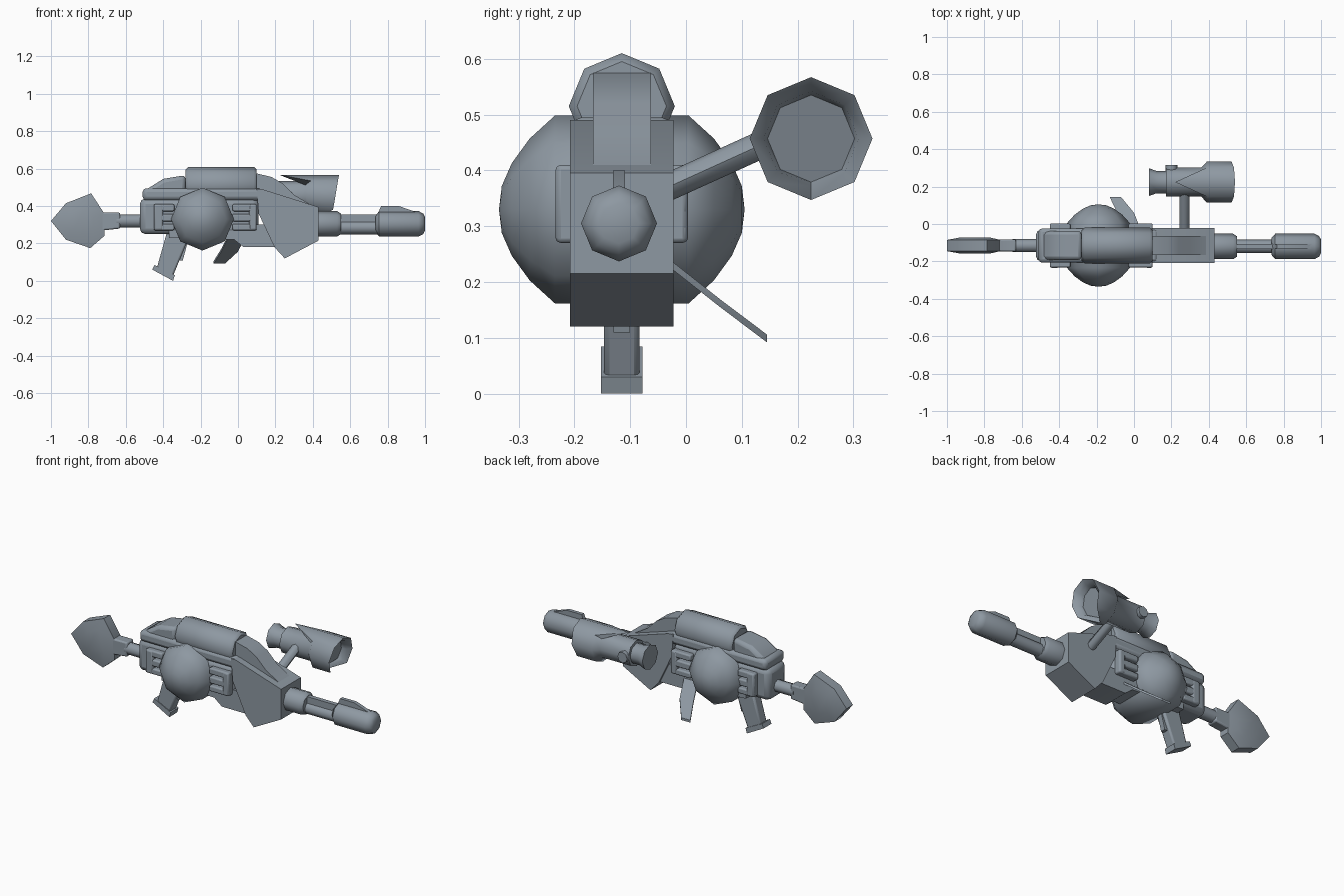
import bpy, bmesh, math

cube = bpy.data.objects.get("Cube")
if cube:
    bpy.data.objects.remove(cube, do_unlink=True)

MID = -0.115  # y of the central plane
parts = []

steel = bpy.data.materials.new("blue_grey_steel")
steel.use_nodes = True
COLOR = (0.27, 0.315, 0.36, 1)
steel.diffuse_color = COLOR
steel.node_tree.nodes["Principled BSDF"].inputs["Base Color"].default_value = COLOR


def skin(name, rings, bevel=0):
    """Join rings of points into a closed solid."""
    bm = bmesh.new()
    loops = [[bm.verts.new(p) for p in ring] for ring in rings]
    n = len(loops[0])
    for a, b in zip(loops, loops[1:]):
        for i in range(n):
            j = (i + 1) % n
            bm.faces.new((a[i], a[j], b[j], b[i]))
    bm.faces.new(loops[0])
    bm.faces.new(loops[-1])
    bmesh.ops.remove_doubles(bm, verts=bm.verts, dist=0.0002)
    bmesh.ops.recalc_face_normals(bm, faces=bm.faces)
    mesh = bpy.data.meshes.new(name)
    bm.to_mesh(mesh)
    bm.free()
    mesh.materials.append(steel)
    obj = bpy.data.objects.new(name, mesh)
    bpy.context.collection.objects.link(obj)
    if bevel:
        mod = obj.modifiers.new("Bevel", "BEVEL")
        mod.width = bevel
        mod.segments = 2
        mod.limit_method = 'ANGLE'
    parts.append(obj)
    return obj


def circle(cx, cz, r, n=8):
    return [(cx + r * math.cos(math.tau * k / n), cz + r * math.sin(math.tau * k / n)) for k in range(n)]


def loft(name, sections, bevel=0):
    """Sections are (y, xz outline)."""
    return skin(name, [[(x, y, z) for x, z in o] for y, o in sections], bevel)


def prism(name, outline, half, bevel=0, y=MID):
    return loft(name, [(y - half, outline), (y + half, outline)], bevel)


def box(name, x0, x1, z0, z1, half, bevel=0, y=MID):
    return prism(name, [(x0, z0), (x1, z0), (x1, z1), (x0, z1)], half, bevel, y)


def tube(name, y, z, profile):
    """Eight-sided turned part along x; profile is (x, radius)."""
    return skin(name, [[(x, b, c) for b, c in circle(y, z, r)] for x, r in profile])


# Receiver
box("receiver", -0.525, 0.11, 0.25, 0.44, 0.085, 0.03)
box("upper_cover", -0.51, 0.13, 0.43, 0.495, 0.092, 0.02)
prism("under_receiver", [(-0.37, 0.3), (-0.37, 0.23), (-0.02, 0.22), (0.03, 0.18), (0.2, 0.18), (0.2, 0.3)], 0.08)
prism("rear_slope", [(-0.5, 0.46), (-0.48, 0.495), (-0.4, 0.545), (-0.28, 0.565), (-0.28, 0.46)], 0.078, 0.02)
tube("top_canister", MID, 0.515, [(-0.28, 0.08), (-0.265, 0.095), (0.085, 0.095), (0.1, 0.08)])
prism("front_slope", [(0.09, 0.42), (0.09, 0.577), (0.18, 0.555), (0.24, 0.52), (0.3, 0.46), (0.4, 0.4)], 0.052)
prism("front_housing", [(0.1, 0.49), (0.13, 0.49), (0.43, 0.395), (0.43, 0.215),
                        (0.25, 0.12), (0.195, 0.18), (0.11, 0.36)], 0.093)

# Round drum with domed sides, turned about y
dome = [(0.22, 0.0), (0.215, 0.042), (0.197, 0.083), (0.165, 0.127), (0.12, 0.168)]
drum = [(-t, r) for t, r in dome] + dome[::-1]
loft("drum", [(MID + t, circle(-0.19, 0.33, r)) for t, r in drum])

# Clamps gripping the drum on both sides
for side, label in ((-1, "right"), (1, "left")):
    y = MID + side * 0.095
    for x0, x1, tip, end in ((-0.45, -0.4, -0.34, "rear"), (0.06, 0.1, -0.03, "front")):
        box(f"{label}_{end}_clamp", x0, x1, 0.27, 0.41, 0.024, 0.01, y)
        lo, hi = min(x0, tip), max(x1, tip)
        for k, (z0, z1) in enumerate(((0.27, 0.305), (0.318, 0.358), (0.372, 0.41))):
            box(f"{label}_{end}_finger_{k + 1}", lo, hi, z0, z1, 0.022, 0.008, y)

# Barrel and muzzle
BY, BZ = -0.12, 0.305
tube("barrel_collar", BY, BZ, [(0.42, 0.068), (0.53, 0.068), (0.55, 0.055)])
tube("barrel", BY, 0.285, [(0.54, 0.036), (0.76, 0.036)])
box("barrel_rail", 0.54, 0.76, 0.3, 0.355, 0.013, 0, BY)
tube("muzzle", BY, BZ, [(0.735, 0.045), (0.755, 0.068), (0.965, 0.068), (0.99, 0.055), (1.0, 0.036)])
prism("front_sight", [(0.74, 0.34), (0.765, 0.4), (0.86, 0.4), (0.96, 0.365), (0.97, 0.34)], 0.011, 0, BY)

# Stock
tube("stock_rod", MID, 0.32, [(-0.65, 0.036), (-0.5, 0.036)])
prism("stock_sleeve", [(-0.76, 0.255), (-0.72, 0.27), (-0.63, 0.28), (-0.63, 0.365), (-0.72, 0.365), (-0.76, 0.38)], 0.032, 0.008)
pad = [(-1.0, 0.32), (-0.92, 0.415), (-0.785, 0.468), (-0.715, 0.36), (-0.715, 0.24), (-0.79, 0.175), (-0.92, 0.22)]
inner = [(-0.84 + (x + 0.84) * 0.52, 0.32 + (z - 0.32) * 0.52) for x, z in pad]
loft("stock_pad", [(MID - 0.044, inner), (MID - 0.03, pad), (MID + 0.03, pad), (MID + 0.044, inner)])

# Grip and trigger
prism("grip", [(-0.38, 0.26), (-0.435, 0.065), (-0.35, 0.02), (-0.26, 0.24)], 0.032, 0.01)
prism("grip_base", [(-0.447, 0.085), (-0.458, 0.06), (-0.347, 0.0), (-0.338, 0.03)], 0.037)
prism("trigger", [(-0.32, 0.24), (-0.315, 0.11), (-0.295, 0.11), (-0.26, 0.24)], 0.015)

# Side paddle
loft("side_paddle", [(y, [(x0, z), (x1, z), (x1, z + 0.014), (x0, z + 0.014)]) for y, x0, x1, z in
                     ((-0.04, -0.05, 0.04, 0.235), (0.06, -0.09, 0.0, 0.156), (0.145, -0.13, -0.07, 0.092))])

# Offset scope on its arm
SY, SZ = 0.224, 0.457
loft("scope_arm", [(-0.05, circle(0.27, 0.362, 0.027)), (0.17, circle(0.27, 0.462, 0.027))])
scope = tube("scope", SY, SZ, [(0.08, 0.074), (0.12, 0.06), (0.17, 0.06), (0.17, 0.078), (0.36, 0.078),
                               (0.39, 0.11), (0.54, 0.11), (0.52, 0.085), (0.49, 0.078)])
for v in scope.data.vertices:
    if v.co.x > 0.45:  # slanted front opening
        v.co.x -= (SZ + 0.11 - v.co.z) * 0.17
    drop = v.co.z - SZ
    if v.co.x > 0.45 and drop < -0.1:
        v.co.x = 0.42
    elif 0.38 < v.co.x < 0.4 and drop > 0.1:
        v.co.x = 0.22
    elif v.co.x > 0.38 and drop < -0.07 and abs(v.co.y - SY) < 0.01 and v.co.x > 0.45:
        v.co.x = 0.41
loft("scope_knob", [(0.27, circle(0.2, SZ, 0.032)), (0.315, circle(0.2, SZ, 0.032))])

# Smooth shading with sharp corners kept
bpy.ops.object.select_all(action='DESELECT')
for obj in parts:
    obj.select_set(True)
bpy.context.view_layer.objects.active = parts[0]
bpy.ops.object.shade_smooth_by_angle(angle=math.radians(46))
